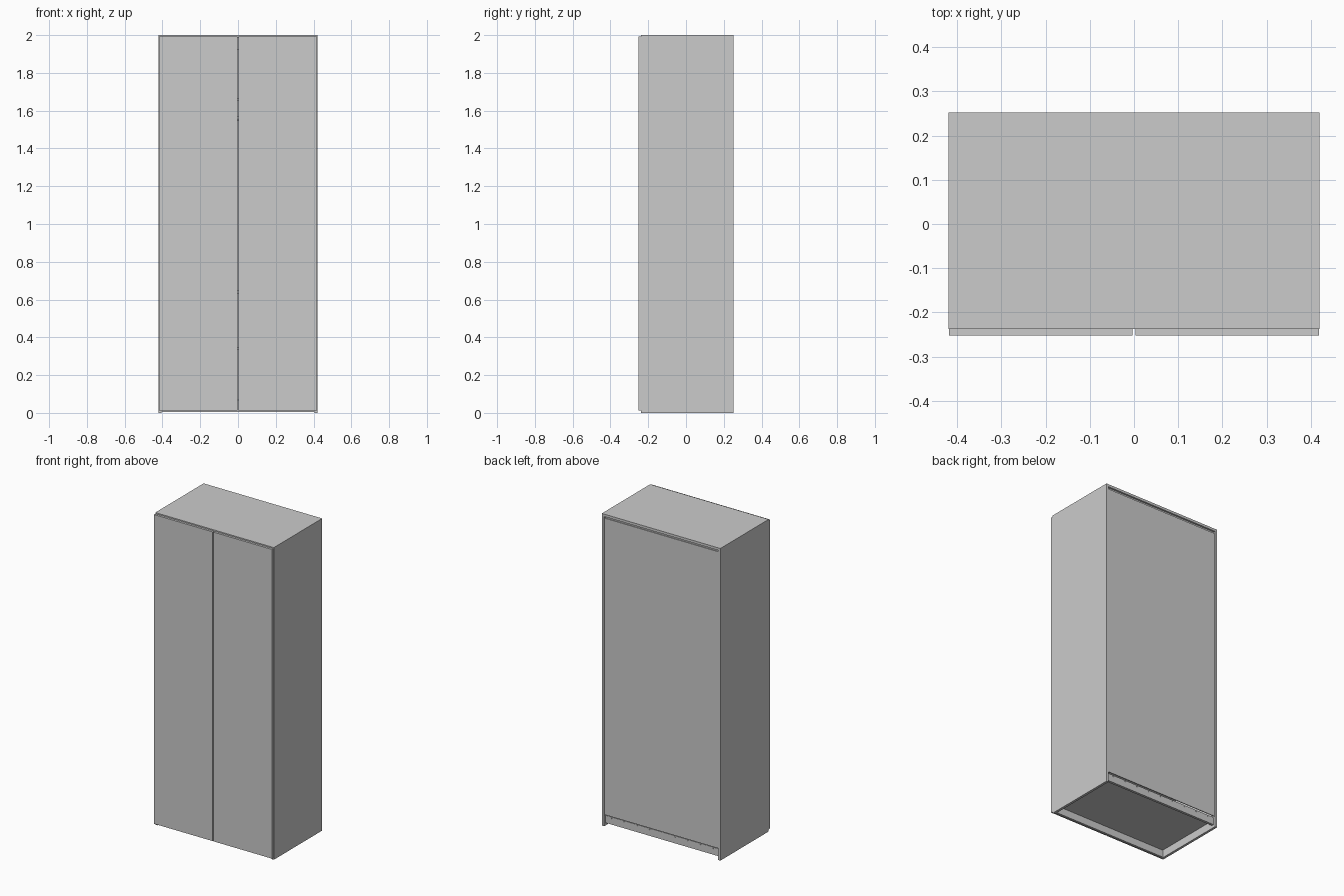
import bpy, bmesh, math

if "Cube" in bpy.data.objects:
    bpy.data.objects.remove(bpy.data.objects["Cube"])


def box(name, x, y, z):
    """Box from (min, max) ranges on each axis."""
    bm = bmesh.new()
    bmesh.ops.create_cube(bm, size=1)
    for v in bm.verts:
        v.co = [r[0] + (c + 0.5) * (r[1] - r[0]) for c, r in zip(v.co, (x, y, z))]
    me = bpy.data.meshes.new(name)
    bm.to_mesh(me)
    bm.free()
    ob = bpy.data.objects.new(name, me)
    bpy.context.collection.objects.link(ob)
    return ob


def rod(name, loc, rot, radius, depth, sides):
    bpy.ops.mesh.primitive_cylinder_add(vertices=sides, radius=radius, depth=depth,
                                        location=loc, rotation=rot)
    ob = bpy.context.object
    ob.name = name
    bpy.ops.object.shade_smooth_by_angle()
    return ob


W, F, B, T = 0.42, -0.237, 0.252, 0.016   # half width, carcass front, back, board
I = W - T                                 # inner half width

# Carcass: sides run to the floor, top sits between them
for s, side in ((-1, "left"), (1, "right")):
    box(f"{side}_side", sorted((s * I, s * W)), (F, B), (0, 2))
box("top_board", (-I, I), (F, B), (2 - T, 2))
box("bottom_board", (-I, I), (F, B - 0.012), (0.05, 0.066))

# Plinth rails under the bottom board
box("front_plinth", (-I, I), (F + 0.002, F + 0.016), (0.004, 0.05))
box("back_plinth", (-I, I), (B - 0.028, B - 0.012), (0.018, 0.05))

# Back panel, inset with a narrow gap at the top and bottom
box("back_panel", (-I, I), (B - 0.010, B - 0.005), (0.072, 1.972))
box("back_top_rail", (-I, I), (B - 0.028, B - 0.012), (1.92, 2 - T))

# Row of fixing pins along the lower back edge
for i in range(9):
    rod("back_pin", (-0.36 + i * 0.09, B - 0.011, 0.058), (math.pi / 2, 0, 0), 0.003, 0.004, 10)

# Doors with a narrow centre gap
for s, side in ((-1, "left"), (1, "right")):
    box(f"{side}_door", sorted((s * 0.003, s * 0.418)), (-0.252, F - 0.001), (0.012, 1.993))

# Interior shelves and hanging rail
for z in (0.34, 0.64, 1.66):
    box("shelf", (-I, I), (F + 0.02, B - 0.012), (z - T / 2, z + T / 2))
rod("hanging_rail", (0, 0, 1.56), (0, math.pi / 2, 0), 0.012, 2 * I, 24)
